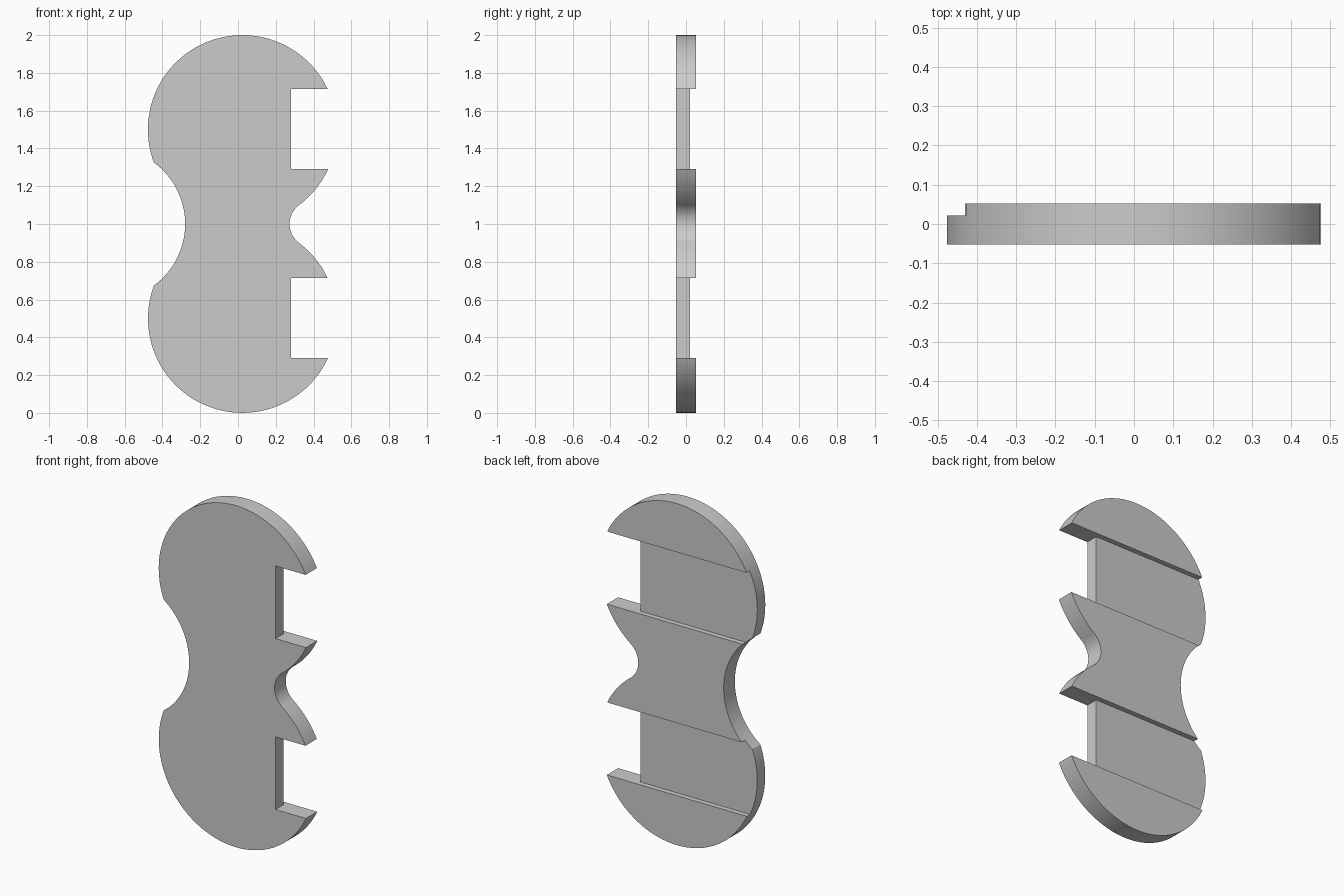
import bpy, bmesh
from math import atan2, cos, sin, tau
from mathutils import Vector

cube = bpy.data.objects.get("Cube")
if cube:
    bpy.data.objects.remove(cube, do_unlink=True)

HALF_Y = 0.052        # half the plate thickness
RECESS_Y = 0.022      # floor of the grooves in the back
LOBE_X, LOBE_R = 0.023, 0.5

grey = bpy.data.materials.new("plain grey")
grey.use_nodes = True
colour = (0.6, 0.6, 0.6, 1)
grey.diffuse_color = colour
grey.node_tree.nodes["Principled BSDF"].inputs["Base Color"].default_value = colour


def arc(cx, cz, start, end, steps):
    """Points from start to end about a centre, the turn set by the sign of steps."""
    a = atan2(start[1] - cz, start[0] - cx)
    b = atan2(end[1] - cz, end[0] - cx)
    r = Vector((start[0] - cx, start[1] - cz)).length
    sweep = (b - a) % tau if steps > 0 else -((a - b) % tau)
    n = abs(steps)
    return [(cx + r * cos(a + sweep * i / n), cz + r * sin(a + sweep * i / n))
            for i in range(n)]


def prism(name, points, direction):
    bm = bmesh.new()
    face = bm.faces.new([bm.verts.new(p) for p in points])
    new = bmesh.ops.extrude_face_region(bm, geom=[face])["geom"]
    bmesh.ops.translate(bm, vec=direction,
                        verts=[v for v in new if isinstance(v, bmesh.types.BMVert)])
    bmesh.ops.recalc_face_normals(bm, faces=bm.faces)
    mesh = bpy.data.meshes.new(name)
    bm.to_mesh(mesh)
    bm.free()
    mesh.materials.append(grey)
    obj = bpy.data.objects.new(name, mesh)
    bpy.context.collection.objects.link(obj)
    return obj


# Two-lobed outline: round lobes, wide left waist, small blended right waist
right_hi, right_lo = (LOBE_X + 0.3, 1.1), (LOBE_X + 0.3, 0.9)
left_hi, left_lo = (-0.445, 1.325), (-0.445, 0.675)
outline = (arc(LOBE_X, 1.5, right_hi, left_hi, 96)
           + arc(-0.6825, 1, left_hi, left_lo, -40)
           + arc(LOBE_X, 0.5, left_lo, right_lo, 96)
           + arc(LOBE_X + 0.375, 1, right_lo, right_hi, -32))
plate = prism("plate", [(x, -HALF_Y, z) for x, z in outline], (0, 2 * HALF_Y, 0))

# Back grooves, each opening into a notch through the right edge
step = [(-1, RECESS_Y), (0.28, RECESS_Y), (0.28, -1), (1, -1), (1, 1), (-1, 1)]
bpy.context.view_layer.objects.active = plate
for z in (0.29, 1.29):
    cutter = prism("groove_cutter", [(x, y, z) for x, y in step], (0, 0, 0.425))
    cutter.hide_render = True
    mod = plate.modifiers.new("groove", "BOOLEAN")
    mod.operation = "DIFFERENCE"
    mod.solver = "EXACT"
    mod.object = cutter
    bpy.ops.object.modifier_apply(modifier=mod.name)
    bpy.data.objects.remove(cutter, do_unlink=True)

# Smooth rims with crisp edges
bpy.ops.object.select_all(action="DESELECT")
plate.select_set(True)
bpy.ops.object.shade_smooth_by_angle(angle=0.4)
